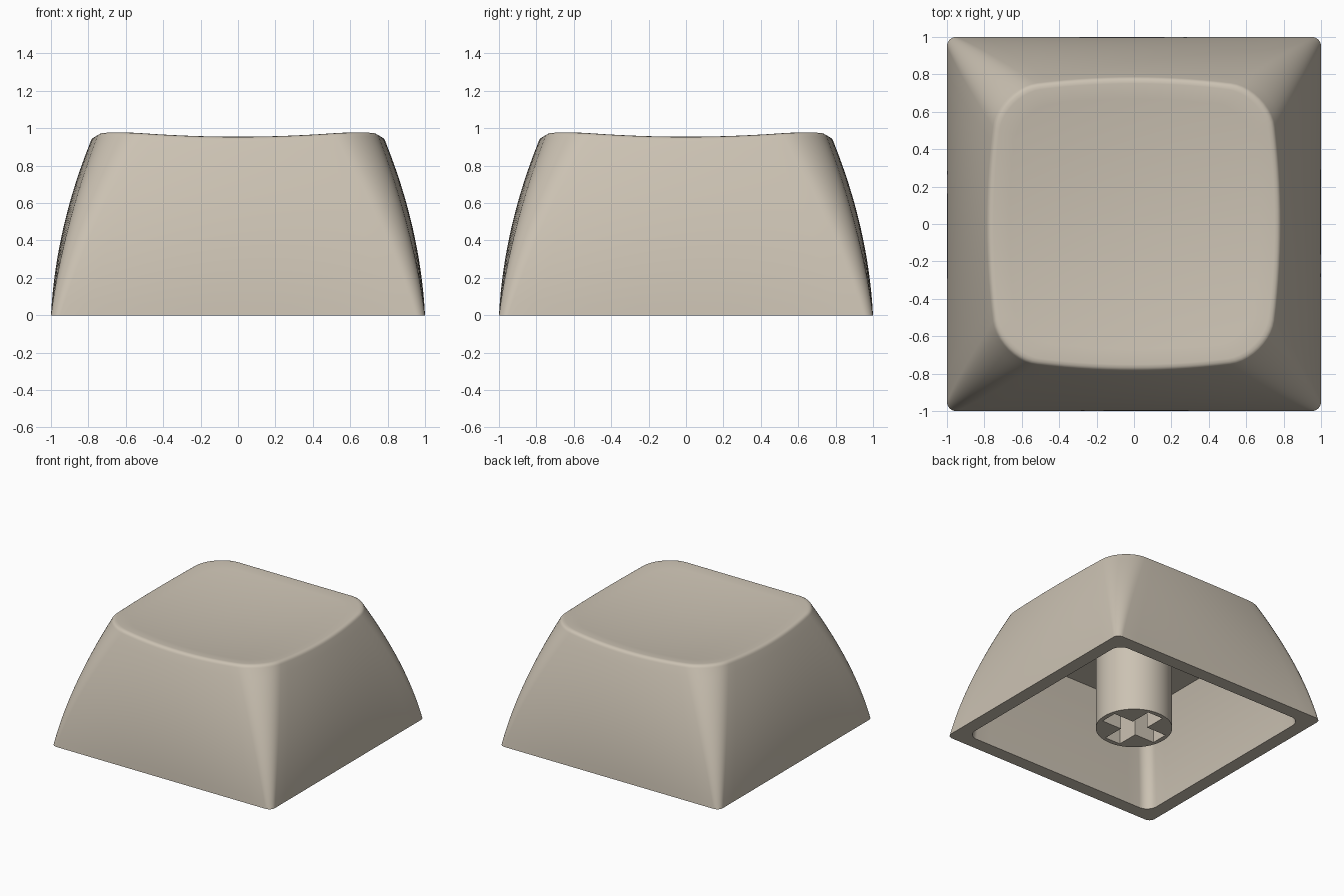
import bpy, bmesh, math

if "Cube" in bpy.data.objects:
    bpy.data.objects.remove(bpy.data.objects["Cube"], do_unlink=True)

# One warm beige plastic
beige = bpy.data.materials.new("warm_beige")
beige.use_nodes = True
color = (0.60, 0.54, 0.45, 1.0)
beige.diffuse_color = color
bsdf = beige.node_tree.nodes["Principled BSDF"]
bsdf.inputs["Base Color"].default_value = color
bsdf.inputs["Roughness"].default_value = 0.6


def finish(bm, name):
    bmesh.ops.recalc_face_normals(bm, faces=bm.faces)
    mesh = bpy.data.meshes.new(name)
    bm.to_mesh(mesh)
    bm.free()
    mesh.materials.append(beige)
    obj = bpy.data.objects.new(name, mesh)
    bpy.context.collection.objects.link(obj)
    bpy.ops.object.select_all(action='DESELECT')
    obj.select_set(True)
    bpy.context.view_layer.objects.active = obj
    bpy.ops.object.shade_smooth_by_angle(angle=math.radians(40))
    return obj


def outline(w, r, bow=0.0, side=14, arc=10):
    """Rounded square of half width w; bow pulls the corners inward."""
    points = []
    for k in range(4):
        c, s = round(math.cos(k * math.pi / 2)), round(math.sin(k * math.pi / 2))
        quarter = [(w, (w - r) * (2 * i / side - 1)) for i in range(side)]
        for i in range(arc):
            a = math.pi / 2 * i / arc
            quarter.append((w - r + r * math.cos(a), w - r + r * math.sin(a)))
        for x, y in quarter:
            x, y = x * (1 - bow * (y / w) ** 2), y * (1 - bow * (x / w) ** 2)
            points.append((x * c - y * s, x * s + y * c))
    return points


def dish(x, y):
    """Height of the spherical finger dish."""
    return 0.905 + 0.088 * (x * x + y * y)


# Cap shell: ceiling, inner walls, bottom rim, outer walls, rounded edge, dish
TOP_W, TOP_R, BOW, DROP = 0.787, 0.22, 0.08, 0.028
top = outline(TOP_W, TOP_R, BOW)
rings = []
for i in range(8, -1, -1):
    t = i / 8
    rings.append([(x, y, 0.76 * t) for x, y in outline(0.89 - 0.04 * t - 0.11 * t * t, 0.09)])
for i in range(17):
    t = i / 16
    w = 1 - 0.05 * t - 0.163 * t * t
    ring = outline(w, 0.05 + (TOP_R - 0.05) * t, BOW * t)
    rings.append([(x, y, t * (dish(*p) - DROP)) for (x, y), p in zip(ring, top)])
for inset, drop in ((0.004, 0.019), (0.010, 0.011), (0.020, 0.004), (0.036, 0.0)):
    s = 1 - inset / TOP_W
    rings.append([(x * s, y * s, dish(x * s, y * s) - drop) for x, y in top])
for s in (0.85, 0.72, 0.58, 0.44, 0.3, 0.16, 0.05):
    rings.append([(x * s, y * s, dish(x * s, y * s)) for x, y in top])

bm = bmesh.new()
loops = [[bm.verts.new(p) for p in ring] for ring in rings]
for a, b in zip(loops, loops[1:]):
    for i in range(len(a)):
        j = (i + 1) % len(a)
        bm.faces.new((a[i], a[j], b[j], b[i]))
bm.faces.new(loops[0])
bm.faces.new(loops[-1])
finish(bm, "cap_shell")

# Stem: round post with a cross-shaped socket in its lower end
STEM_R, ARM, HALF = 0.288, 0.25, 0.07
bm = bmesh.new()


def edge_loop(points):
    verts = [bm.verts.new((x, y, 0)) for x, y in points]
    return [bm.edges.new((verts[i - 1], verts[i])) for i in range(len(verts))]


def raise_edges(edges, height):
    new = bmesh.ops.extrude_edge_only(bm, edges=edges)["geom"]
    for v in new:
        if isinstance(v, bmesh.types.BMVert):
            v.co.z = height
    return [e for e in new if isinstance(e, bmesh.types.BMEdge)
            and all(abs(v.co.z - height) < 1e-5 for v in e.verts)]


round_edges = edge_loop([(STEM_R * math.cos(math.tau * i / 64),
                          STEM_R * math.sin(math.tau * i / 64)) for i in range(64)])
cross = []
for k in range(4):
    c, s = round(math.cos(k * math.pi / 2)), round(math.sin(k * math.pi / 2))
    for x, y in ((ARM, -HALF), (ARM, HALF), (HALF, HALF)):
        cross.append((x * c - y * s, x * s + y * c))
cross_edges = edge_loop(cross)
bmesh.ops.triangle_fill(bm, edges=round_edges + cross_edges, use_beauty=True, normal=(0, 0, -1))
raise_edges(round_edges, 0.77)
socket_end = raise_edges(cross_edges, 0.42)
bmesh.ops.triangle_fill(bm, edges=socket_end, use_beauty=True, normal=(0, 0, -1))
finish(bm, "stem")
